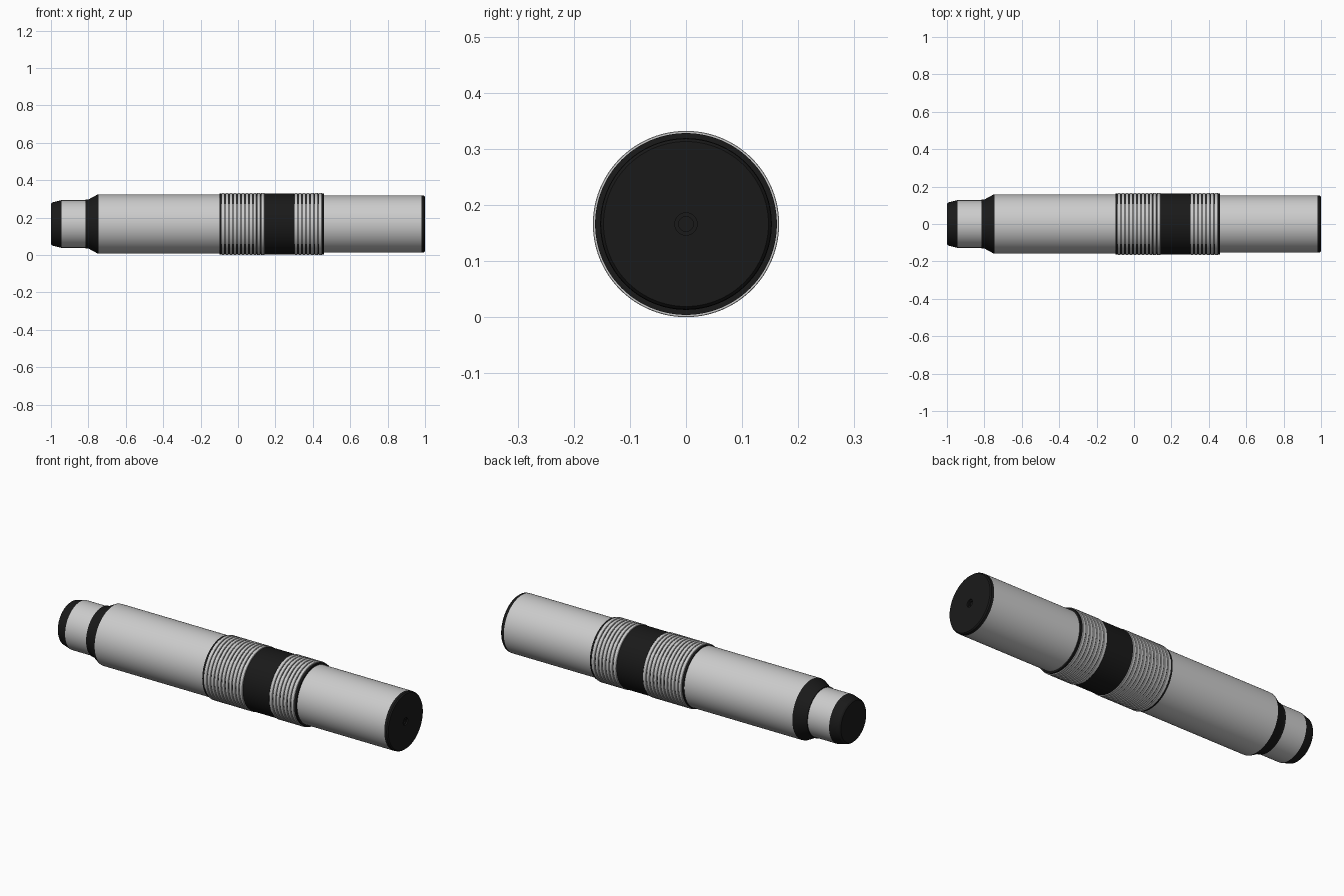
import bpy, bmesh, math

if "Cube" in bpy.data.objects:
    bpy.data.objects.remove(bpy.data.objects["Cube"])

R = 0.166      # largest radius, so the axis lies at z = R
SEG = 96

black = bpy.data.materials.new("black_plastic")
black.diffuse_color = (0.01, 0.01, 0.01, 1)
black.use_nodes = True
black.node_tree.nodes["Principled BSDF"].inputs["Base Color"].default_value = black.diffuse_color


def lathe(name, profiles, mat=None):
    """Spin (x, radius) profiles around the long axis."""
    bm = bmesh.new()
    for pts in profiles:
        rings = []
        for x, r in pts:
            if r == 0:
                rings.append([bm.verts.new((x, 0, R))] * SEG)
            else:
                rings.append([bm.verts.new((x, r * math.cos(2 * math.pi * i / SEG),
                                            R + r * math.sin(2 * math.pi * i / SEG)))
                              for i in range(SEG)])
        for a, b in zip(rings, rings[1:]):
            for i in range(SEG):
                j = (i + 1) % SEG
                quad = dict.fromkeys((a[i], b[i], b[j], a[j]))
                bm.faces.new(list(quad))
    bm.normal_update()
    bmesh.ops.recalc_face_normals(bm, faces=bm.faces)
    me = bpy.data.meshes.new(name)
    bm.to_mesh(me)
    bm.free()
    ob = bpy.data.objects.new(name, me)
    bpy.context.collection.objects.link(ob)
    if mat:
        me.materials.append(mat)
    bpy.context.view_layer.objects.active = ob
    ob.select_set(True)
    bpy.ops.object.shade_smooth_by_angle(angle=math.radians(30))
    ob.select_set(False)
    return ob


def ribs(name, x0, x1, count):
    """Row of thin rings separated by narrow grooves."""
    pitch = (x1 - x0) / count
    gap, c = pitch * 0.1, 0.001
    rows = []
    for k in range(count):
        a, b = x0 + k * pitch + gap, x0 + (k + 1) * pitch - gap
        rows.append([(a, 0.159), (a, R - c), (a + c, R),
                     (b - c, R), (b, R - c), (b, 0.159)])
    lathe(name, rows)


# narrow end: tapered tip, neck and shoulder
lathe("tip_cap", [[(-1.0, 0), (-1.0, 0.108), (-0.993, 0.115),
                   (-0.945, 0.127), (-0.943, 0.127)]], black)
lathe("neck", [[(-0.943, 0.127), (-0.815, 0.127)]])
lathe("shoulder", [[(-0.815, 0.127), (-0.815, 0.131), (-0.80, 0.131),
                    (-0.752, 0.157), (-0.745, 0.158)]], black)

# main tubes
lathe("long_barrel", [[(-0.745, 0.158), (-0.10, 0.158)]])
lathe("short_barrel", [[(0.46, 0.153), (0.98, 0.153)]])

# black grip core with raised middle band and edge rings
lathe("grip_core", [[(-0.10, 0.158), (-0.10, 0.162), (-0.09, 0.162), (-0.09, 0.160),
                     (0.143, 0.160), (0.143, 0.163), (0.30, 0.163), (0.30, 0.160),
                     (0.45, 0.160), (0.45, 0.162), (0.46, 0.162), (0.46, 0.153)]], black)
ribs("long_grip_ribs", -0.09, 0.143, 11)
ribs("short_grip_ribs", 0.30, 0.45, 7)

# wide end cap with a small recessed centre
lathe("end_cap", [[(0.98, 0.153), (0.994, 0.152), (1.0, 0.147), (1.0, 0.02),
                   (0.992, 0.02), (0.992, 0.013), (0.986, 0.013), (0.986, 0)]], black)
